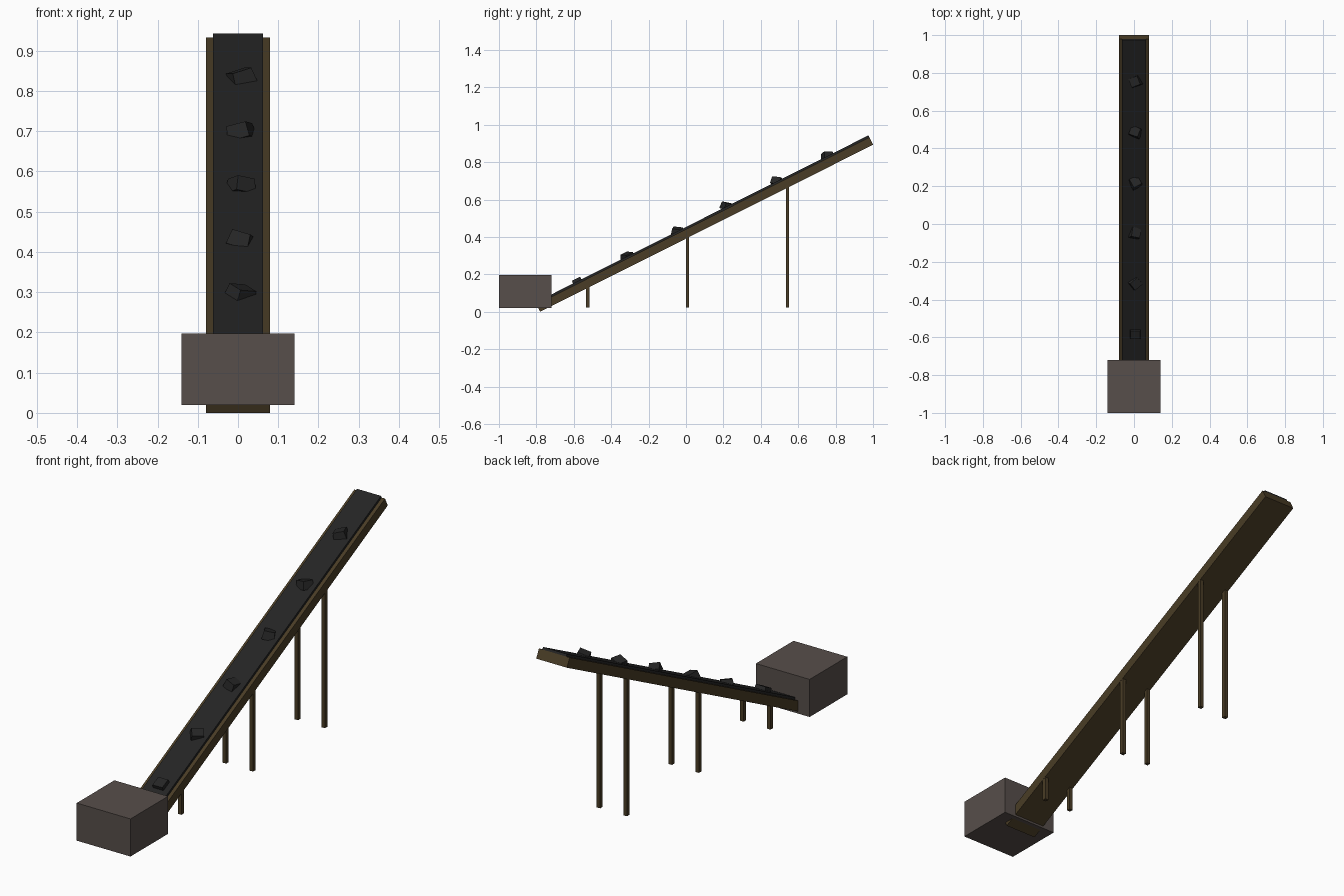
import bpy, math
from mathutils import Vector, Euler

if "Cube" in bpy.data.objects:
    bpy.data.objects.remove(bpy.data.objects["Cube"])

def material(name, rgb):
    m = bpy.data.materials.new(name)
    m.diffuse_color = (*rgb, 1)
    m.use_nodes = True
    m.node_tree.nodes["Principled BSDF"].inputs["Base Color"].default_value = m.diffuse_color
    return m

wood = material("dark olive wood", (0.068, 0.046, 0.019))
rubber = material("black rubber", (0.018, 0.018, 0.018))
coal = material("coal black", (0.019, 0.019, 0.019))
stone = material("grey brown metal", (0.095, 0.077, 0.069))

def box(name, size, loc, mat, rot=(0, 0, 0), taper=1.0):
    x, y, z = (s / 2 for s in size)
    verts = [(sx * x * t, sy * y * t, sz * z)
             for sz, t in ((-1, 1), (1, taper))
             for sx, sy in ((-1, -1), (1, -1), (1, 1), (-1, 1))]
    faces = [(3, 2, 1, 0), (4, 5, 6, 7)]
    faces += [(i, (i + 1) % 4, (i + 1) % 4 + 4, i + 4) for i in range(4)]
    mesh = bpy.data.meshes.new(name)
    mesh.from_pydata(verts, [], faces)
    mesh.materials.append(mat)
    ob = bpy.data.objects.new(name, mesh)
    ob.location, ob.rotation_euler = loc, rot
    bpy.context.collection.objects.link(ob)
    return ob

# Sloping line of the conveyor underside
low, high = Vector((0, -0.78, 0)), Vector((0, 1.0, 0.893))
slope = math.atan2(high.z - low.z, high.y - low.y)
length = (high - low).length
normal = Vector((0, -math.sin(slope), math.cos(slope)))
mid = (low + high) / 2
FRAME, BELT = 0.045, 0.011

# Frame and belt
box("conveyor_frame", (0.16, length, FRAME), mid + normal * FRAME / 2, wood, (slope, 0, 0))
box("conveyor_belt", (0.125, length, BELT), mid + normal * (FRAME + BELT / 2), rubber, (slope, 0, 0))

# Hopper at the low end
box("hopper", (0.28, 0.28, 0.177), (0, -0.86, 0.1085), stone)

# Pairs of support legs
for i, y in enumerate((-0.525, 0.008, 0.543)):
    top = (y - low.y) * math.tan(slope) + 0.02
    for side, x in (("left", -0.07), ("right", 0.07)):
        box(f"leg_{side}_{i}", (0.018, 0.018, top - 0.022), (x, y, (top + 0.022) / 2), wood)

# Lumps riding on the belt, each turned a little further
for i in range(6):
    y = -0.58 + 0.267 * i
    z = 0.160 + 0.1345 * i
    tilt = slope * (1 - i / 5)
    rot = Euler((tilt, 0.06 * i, 0.7 * i))
    box(f"coal_lump_{i}", (0.06, 0.056, 0.038), (0.007, y, z), coal, rot, 0.85)
